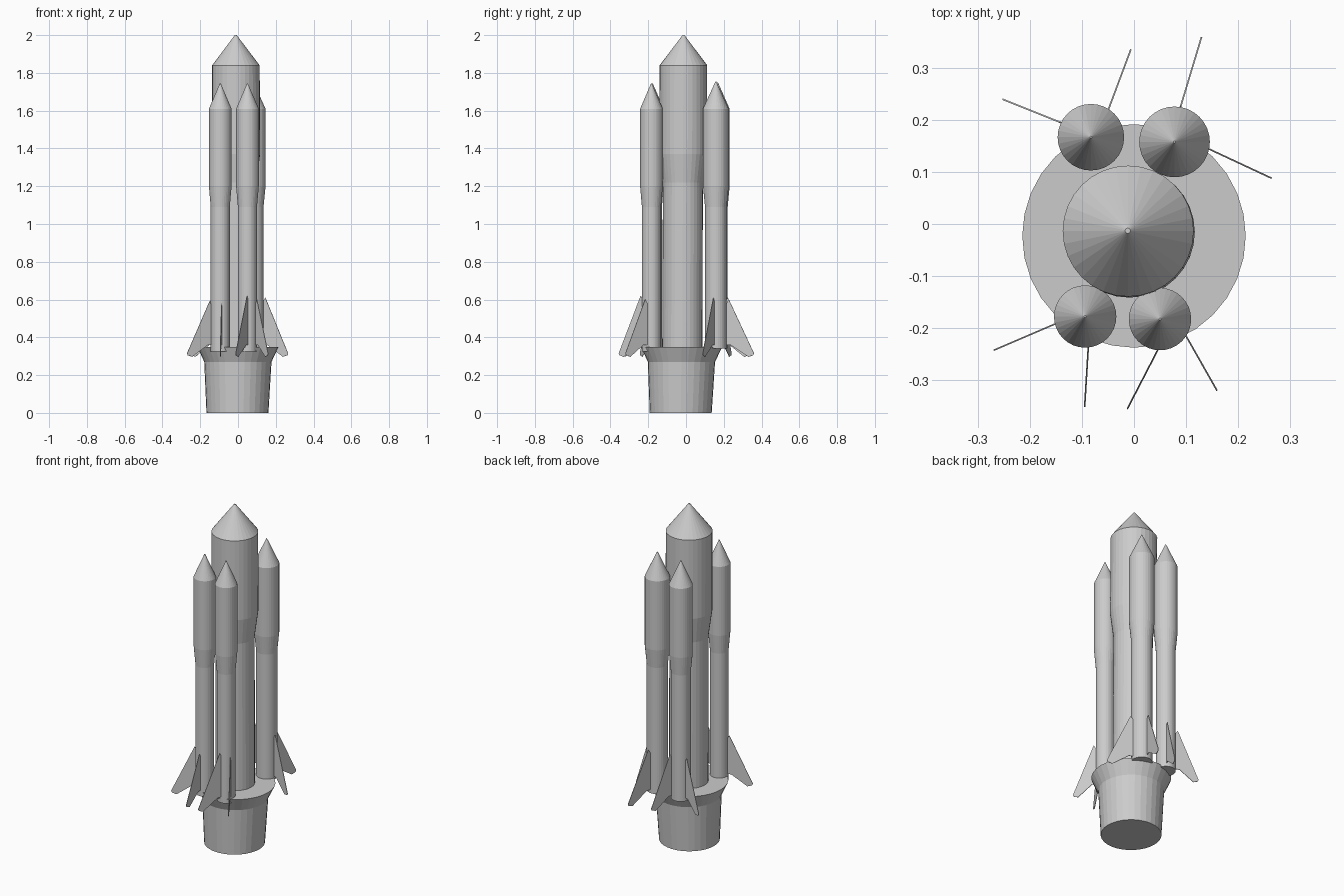
import bpy, bmesh, math
from mathutils import Vector

cube = bpy.data.objects.get("Cube")
if cube:
    bpy.data.objects.remove(cube)

grey = bpy.data.materials.new("light grey")
grey.use_nodes = True
colour = (0.6, 0.6, 0.6, 1)
grey.diffuse_color = colour
grey.node_tree.nodes["Principled BSDF"].inputs["Base Color"].default_value = colour


def finish(name, bm):
    bmesh.ops.recalc_face_normals(bm, faces=bm.faces)
    mesh = bpy.data.meshes.new(name)
    bm.to_mesh(mesh)
    bm.free()
    mesh.materials.append(grey)
    obj = bpy.data.objects.new(name, mesh)
    bpy.context.collection.objects.link(obj)
    return obj


def lathe(name, profile, low, high, sides=32):
    """Closed turned body; its axis leans from low to high (x, y)."""
    bm = bmesh.new()
    z0, z1 = profile[0][1], profile[-1][1]
    rings = []
    for r, z in profile:
        c = Vector(low).lerp(Vector(high), (z - z0) / (z1 - z0))
        angles = [math.tau * i / sides for i in range(sides)]
        rings.append([bm.verts.new((c.x + r * math.cos(a), c.y + r * math.sin(a), z))
                      for a in angles])
    for a, b in zip(rings, rings[1:]):
        for i in range(sides):
            j = (i + 1) % sides
            bm.faces.new((a[i], a[j], b[j], b[i]))
    bm.faces.new(rings[0])
    bm.faces.new(rings[-1])
    return finish(name, bm)


def fin(name, root, tip, top):
    """Thin swept plate from the booster skin (root) out to tip."""
    root, tip = Vector(root), Vector(tip)
    out = (tip - root).normalized()
    span = (tip - root).length
    side = Vector((-out.y, out.x)) * 0.0015
    outline = [(-0.02, top - 0.03), (0, top), (span, 0.315), (span - 0.005, 0.305),
               (span - 0.03, 0.297), (0.01, 0.36), (-0.02, 0.36)]
    bm = bmesh.new()
    faces = []
    for s in (-1, 1):
        faces.append([bm.verts.new((*(root + out * d + side * s), z)) for d, z in outline])
    a, b = faces
    bm.faces.new(a)
    bm.faces.new(b[::-1])
    for i in range(len(a)):
        j = (i + 1) % len(a)
        bm.faces.new((a[i], b[i], b[j], a[j]))
    finish(name, bm)


# Flared base and the central rocket body
lathe("base", [(0.164, 0), (0.178, 0.27), (0.215, 0.35)], (-0.003, -0.028), (0, -0.023))
lathe("core_body", [(0.106, 0.33), (0.106, 1.22), (0.126, 1.37), (0.126, 1.84), (0.005, 2.0)],
      (-0.004, -0.02), (-0.012, -0.013))

# Boosters: name, centre, radius, bottom, tip height, fins (root, tip, top)
boosters = [
    ("back_right", (-0.083, 0.167), 0.064, 0.34, 1.75,
     [((-0.143, 0.196), (-0.253, 0.24), 0.6), ((-0.049, 0.221), (-0.006, 0.336), 0.61)]),
    ("back_left", (0.078, 0.158), 0.068, 0.34, 1.755,
     [((0.09, 0.227), (0.13, 0.36), 0.6), ((0.145, 0.144), (0.265, 0.088), 0.61)]),
    ("front_right", (-0.094, -0.178), 0.06, 0.325, 1.745,
     [((-0.151, -0.192), (-0.27, -0.243), 0.59), ((-0.088, -0.238), (-0.095, -0.352), 0.58)]),
    ("front_left", (0.05, -0.183), 0.06, 0.325, 1.745,
     [((0.047, -0.24), (-0.013, -0.356), 0.62), ((0.101, -0.217), (0.16, -0.321), 0.6)]),
]
for name, centre, r, bottom, top, fins in boosters:
    thin = r * 0.84
    lathe(name + "_booster", [(thin, bottom), (thin, 1.09), (r, 1.2), (r, 1.61), (0.002, top)],
          centre, centre)
    for i, (root, tip, fin_top) in enumerate(fins):
        fin(f"{name}_fin_{i + 1}", root, tip, fin_top)
